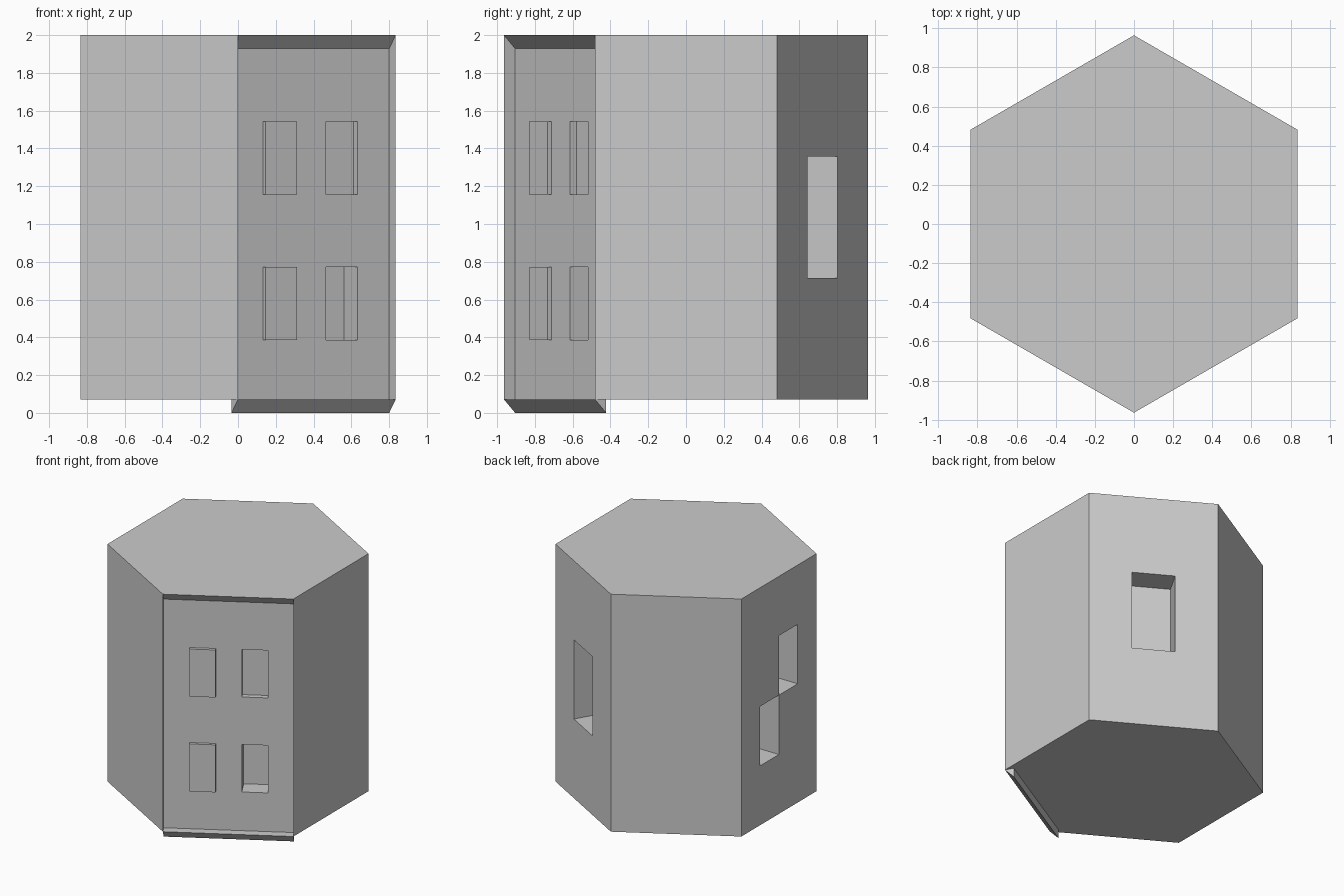
import bpy, bmesh, math
from mathutils import Vector

if "Cube" in bpy.data.objects:
    bpy.data.objects.remove(bpy.data.objects["Cube"])

R, Z0, Z1 = 0.964, 0.0716, 2.0
bm = bmesh.new()


def quad(*pts):
    bm.faces.new([bm.verts.new(p) for p in pts])


def ring(z):
    return [Vector((R * math.cos(math.radians(60 * i - 90)),
                    R * math.sin(math.radians(60 * i - 90)), z)) for i in range(6)]


def rim(outer, inner):
    # Four side faces joining an opening to its shifted copy
    for k in range(4):
        j = (k + 1) % 4
        quad(outer[k], outer[j], inner[j], inner[k])


def wall(corners, n, windows):
    # Split a wall into n x n cells; pushed cells become windows (depth along normal)
    a, b, c, d = corners
    normal = (b - a).cross(d - a).normalized()

    def at(u, v):
        return a + (b - a) * (u / n) + (d - a) * (v / n)

    for u in range(n):
        for v in range(n):
            cell = [at(u, v), at(u + 1, v), at(u + 1, v + 1), at(u, v + 1)]
            if (u, v) in windows:
                moved = [p + normal * windows[u, v] for p in cell]
                rim(cell, moved)
                cell = moved
            quad(*cell)


low, top = ring(Z0), ring(Z1)

# Roof and underside
quad(*top)
quad(*reversed(low))

# Window layouts per wall: grid count and pushed cells
layouts = {
    0: (5, {(1, 1): 0.024, (1, 3): 0.026, (3, 1): -0.144, (3, 3): -0.042}),
    2: (3, {(1, 1): -0.2}),
    4: (4, {(1, 1): -0.2, (2, 2): -0.2}),
}
for i in range(6):
    j = (i + 1) % 6
    corners = [low[i], low[j], top[j], top[i]]
    if i == 0:
        # Front-right panel slides inward and down
        shift = Vector((-0.0344, 0.0596, -Z0))
        moved = [p + shift for p in corners]
        rim(corners, moved)
        corners = moved
    wall(corners, *layouts.get(i, (1, {})))

bmesh.ops.remove_doubles(bm, verts=bm.verts, dist=1e-4)
# Merge flat grid cells back into single faces
bmesh.ops.dissolve_limit(bm, angle_limit=math.radians(1),
                         verts=bm.verts, edges=bm.edges)

mesh = bpy.data.meshes.new("hexagonal_tower")
bm.to_mesh(mesh)
bm.free()
bpy.context.collection.objects.link(bpy.data.objects.new("hexagonal_tower", mesh))
